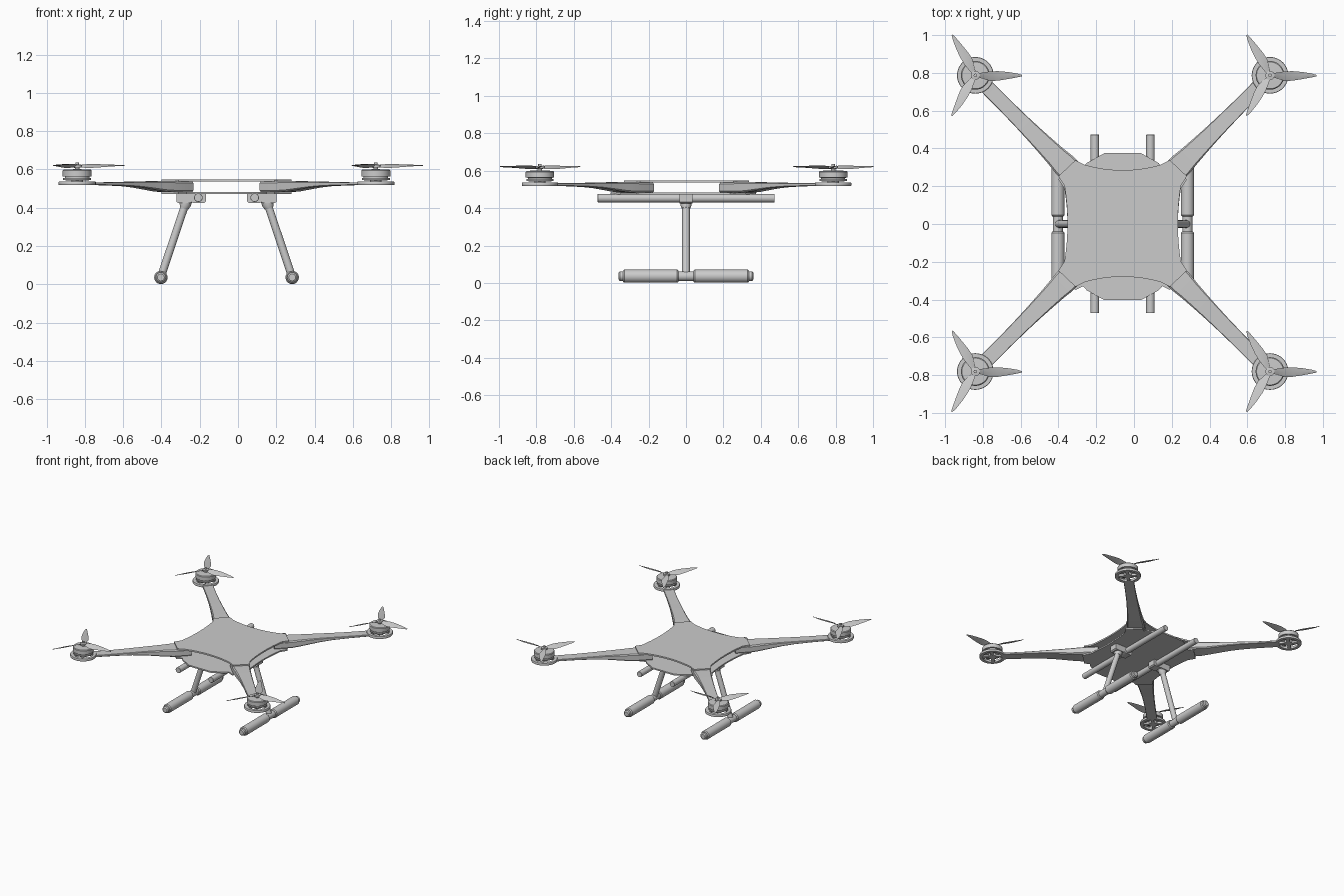
import bpy, bmesh, math
from mathutils import Vector, Matrix

if "Cube" in bpy.data.objects:
    bpy.data.objects.remove(bpy.data.objects["Cube"])

CX, CZ = -0.06, 0.003  # drone centre in x and y


def finish(name, bm, smooth=True):
    bmesh.ops.recalc_face_normals(bm, faces=bm.faces)
    me = bpy.data.meshes.new(name)
    bm.to_mesh(me)
    bm.free()
    ob = bpy.data.objects.new(name, me)
    bpy.context.collection.objects.link(ob)
    if smooth:
        bpy.ops.object.select_all(action='DESELECT')
        ob.select_set(True)
        bpy.context.view_layer.objects.active = ob
        bpy.ops.object.shade_smooth_by_angle(angle=math.radians(35))
    return ob


def extrude(name, pts, vec):
    bm = bmesh.new()
    f = bm.faces.new([bm.verts.new(p) for p in pts])
    r = bmesh.ops.extrude_face_region(bm, geom=[f])
    bmesh.ops.translate(bm, vec=vec, verts=[v for v in r['geom'] if isinstance(v, bmesh.types.BMVert)])
    return finish(name, bm)


def lathe(name, profile, loc, axis=(0, 0, 1), closed=False, n=32):
    # profile: (radius, height) pairs turned around an axis
    bm = bmesh.new()
    rot = Vector((0, 0, 1)).rotation_difference(Vector(axis)).to_matrix()
    rings = []
    for r, h in profile:
        rings.append([bm.verts.new(Vector(loc) + rot @ Vector(
            (r * math.cos(2 * math.pi * i / n), r * math.sin(2 * math.pi * i / n), h))) for i in range(n)])
    pairs = list(zip(rings, rings[1:]))
    if closed:
        pairs.append((rings[-1], rings[0]))
    else:
        bm.faces.new(rings[0])
        bm.faces.new(rings[-1])
    for a, b in pairs:
        for i in range(n):
            j = (i + 1) % n
            bm.faces.new((a[i], a[j], b[j], b[i]))
    return finish(name, bm)


def loft(name, sections, mat):
    bm = bmesh.new()
    rings = [[bm.verts.new(mat @ Vector(p)) for p in s] for s in sections]
    n = len(rings[0])
    for a, b in zip(rings, rings[1:]):
        for i in range(n):
            j = (i + 1) % n
            bm.faces.new((a[i], a[j], b[j], b[i]))
    bm.faces.new(rings[0])
    bm.faces.new(rings[-1])
    return finish(name, bm)


# body plates: outline built from one quadrant, going from the side to the end
side = [(0.292 + 0.016 * (y / 0.2) ** 2, y) for y in (0, 0.05, 0.1, 0.15, 0.2)]
corner = [(0.34, 0.25), (0.25, 0.335)]
curved_end = [(x, 0.282 + 0.028 * (x / 0.2) ** 2) for x in (0.2, 0.15, 0.1, 0.05, 0)]
tray_end = [(0.21, 0.315), (0.19, 0.337), (0.097, 0.389)]


def plate(name, end, z, thick, cy):
    q = side + corner + end
    pts = list(q)
    pts += [(-x, y) for x, y in reversed(q) if x > 0]
    pts += [(-x, -y) for x, y in q if y > 0]
    pts += [(x, -y) for x, y in reversed(q) if x > 0 and y > 0]
    extrude(name, [(CX + x, cy + y, z) for x, y in pts], (0, 0, thick))


plate("top_plate", curved_end, 0.536, 0.012, CZ)
plate("bottom_plate", tray_end, 0.472, 0.011, -0.014)

# arm stations: distance from centre, half width, underside, top
arm = [(0.31, 0.064, 0.482, 0.537), (0.44, 0.064, 0.482, 0.539), (0.5, 0.057, 0.486, 0.539),
       (0.58, 0.051, 0.496, 0.538), (0.66, 0.046, 0.506, 0.537), (0.75, 0.042, 0.513, 0.535),
       (0.88, 0.039, 0.517, 0.533), (1.025, 0.039, 0.519, 0.533)]
# blade stations: radius, leading edge, trailing edge, pitch rise
blade = [(0.012, 0.010, -0.010, 0.006), (0.04, 0.015, -0.018, 0.009), (0.08, 0.021, -0.030, 0.010),
         (0.12, 0.022, -0.028, 0.008), (0.17, 0.018, -0.020, 0.005), (0.22, 0.010, -0.011, 0.003),
         (0.247, 0.002, -0.005, 0.001)]

for sx in (-1, 1):
    for sy in (-1, 1):
        tag = ("front" if sy < 0 else "back") + ("_left" if sx < 0 else "_right")
        mx, my = CX + 0.78 * sx, CZ + 0.784 * sy

        # tapered arm
        secs = []
        for d, w, zb, zt in arm:
            c = 0.15 * (zt - zb)
            secs.append([(d, -w, zb + c), (d, -w + c, zb), (d, w - c, zb), (d, w, zb + c),
                         (d, w, zt - c), (d, w - c, zt), (d, -w + c, zt), (d, -w, zt - c)])
        ang = math.atan2(0.784 * sy, 0.78 * sx)
        loft(tag + "_arm", secs, Matrix.Translation((CX, CZ, 0)) @ Matrix.Rotation(ang, 4, 'Z'))

        # motor mount ring with spokes
        lathe(tag + "_mount_ring", [(0.072, 0.519), (0.096, 0.519), (0.097, 0.522), (0.097, 0.534),
                                    (0.095, 0.537), (0.072, 0.537)], (mx, my, 0), closed=True, n=40)
        for k in range(2):
            m = Matrix.Translation((mx, my, 0)) @ Matrix.Rotation(ang + k * math.pi / 2, 4, 'Z')
            loft(tag + "_mount_spoke", [[(x, -0.012, 0.521), (x, 0.012, 0.521), (x, 0.012, 0.536),
                                         (x, -0.012, 0.536)] for x in (-0.08, 0.08)], m)

        # motor: base, core and can
        lathe(tag + "_motor", [(0.03, 0.52), (0.03, 0.542), (0.07, 0.544), (0.073, 0.546), (0.073, 0.555),
                               (0.064, 0.556), (0.064, 0.562), (0.076, 0.563), (0.076, 0.594),
                               (0.071, 0.599), (0.022, 0.601)], (mx, my, 0), n=40)

        # propeller hub and three blades
        lathe(tag + "_prop_hub", [(0.012, 0.6), (0.012, 0.61), (0.024, 0.611), (0.024, 0.624),
                                  (0.009, 0.626), (0.009, 0.636)], (mx, my, 0), n=24)
        for k in range(3):
            m = Matrix.Translation((mx, my, 0.617)) @ Matrix.Rotation(k * 2 * math.pi / 3, 4, 'Z')
            secs = []
            for r, le, te, p in blade:
                lift, t = 0.018 * r, 0.0025
                mid = (le + te) / 2
                secs.append([(r, le, lift + p), (r, mid, lift + t), (r, te, lift - p), (r, mid, lift - t)])
            loft(tag + "_prop_blade", secs, m)

# landing gear, mirrored about the drone centre
for s, tag in ((-1, "left"), (1, "right")):
    def X(o):
        return CX + s * o

    # rail under the body
    lathe(tag + "_rail", [(0.021, -0.472), (0.0225, -0.47), (0.0225, 0.472), (0.021, 0.474)],
          (X(0.147), 0, 0.453), (0, 1, 0), n=24)

    # bracket clamped on the rail
    prof = [(0.108, 0.474), (0.262, 0.474), (0.262, 0.432), (0.252, 0.424), (0.190, 0.424),
            (0.182, 0.43), (0.172, 0.424), (0.116, 0.424), (0.108, 0.432)]
    extrude(tag + "_bracket", [(X(x), -0.034, z) for x, z in prof], (0, 0.068, 0))

    # slanted leg with a collar at the top
    top, foot = Vector((X(0.208), 0, 0.44)), Vector((X(0.343), 0, 0.037))
    d = top - foot
    lathe(tag + "_leg", [(0.0205, 0), (0.0205, d.length)], foot, d, n=24)
    lathe(tag + "_leg_collar", [(0.023, d.length - 0.045), (0.030, d.length - 0.025), (0.030, d.length)],
          foot, d, n=24)

    # skid tube with two foam sleeves
    c = (foot.x, 0, 0.036)
    lathe(tag + "_skid", [(0.018, -0.36), (0.026, -0.354), (0.026, 0.354), (0.018, 0.36)], c, (0, 1, 0))
    for a in (-1, 1):
        lathe(tag + "_skid_foam", [(0.029, a * 0.04), (0.035, a * 0.047), (0.035, a * 0.33),
                                   (0.029, a * 0.338)], c, (0, 1, 0))
